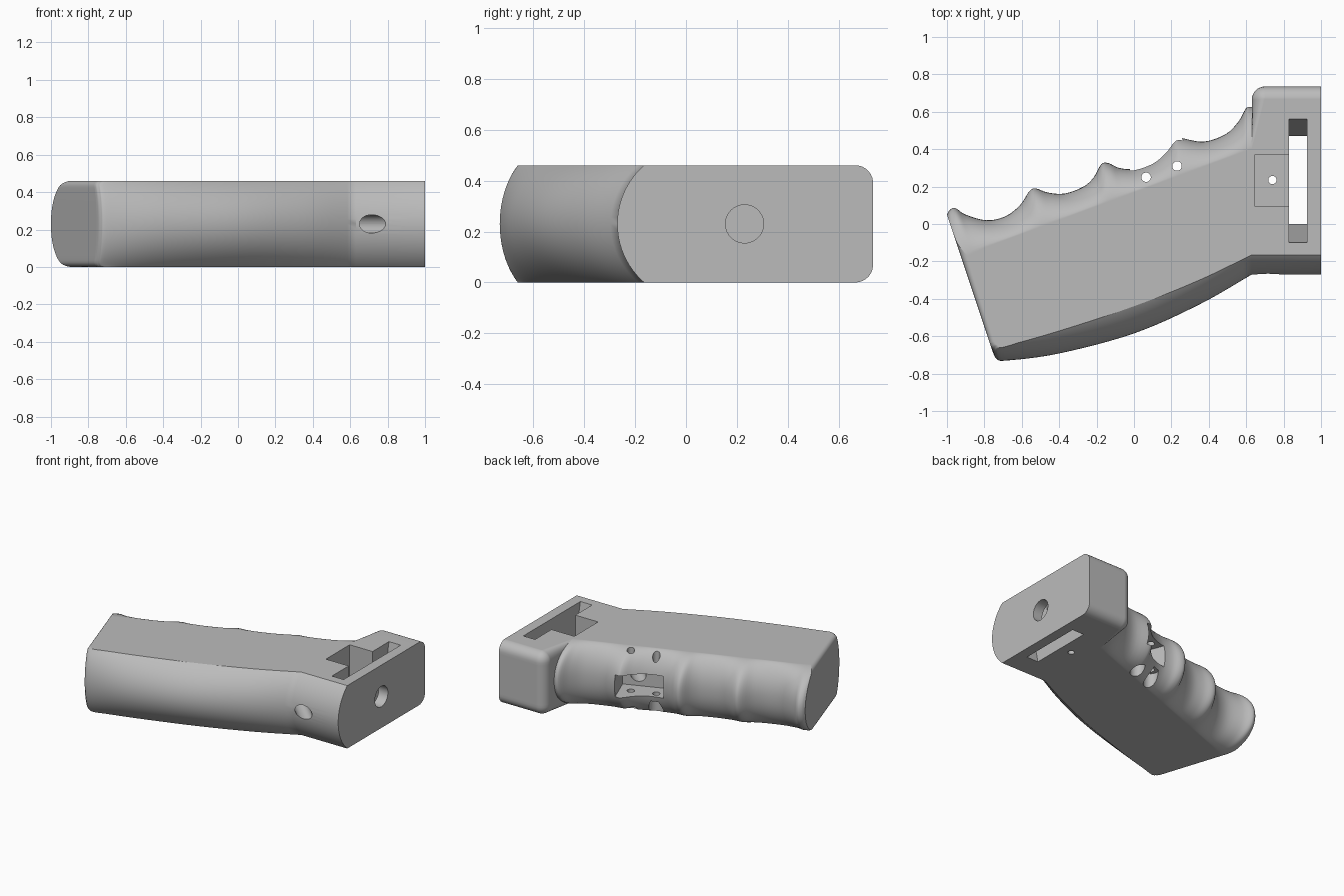
import bpy, bmesh
from math import sqrt, sin, cos, pi, radians
from mathutils import Vector, Matrix

if "Cube" in bpy.data.objects:
    bpy.data.objects.remove(bpy.data.objects["Cube"], do_unlink=True)

H = 0.46            # thickness of the handle
HEAD_X = 0.63       # where the head block starts

grey = bpy.data.materials.new("plain grey")
grey.use_nodes = True
grey.diffuse_color = (0.5, 0.5, 0.5, 1)
grey.node_tree.nodes["Principled BSDF"].inputs["Base Color"].default_value = (0.5, 0.5, 0.5, 1)


def spline(points, steps):
    """Smooth curve through the points."""
    pts = [Vector(p) for p in points]
    pts = [2 * pts[0] - pts[1]] + pts + [2 * pts[-1] - pts[-2]]
    out = []
    for a, b, c, d in zip(pts, pts[1:], pts[2:], pts[3:]):
        for i in range(steps):
            t = i / steps
            out.append(0.5 * (2 * b + (c - a) * t + (2 * a - 5 * b + 4 * c - d) * t * t
                              + (3 * b - a - 3 * c + d) * t ** 3))
    return out + [pts[-2]]


def fillet(radius, dist):
    """Inset of a rounded edge at a distance from the face."""
    gap = max(0, radius - dist)
    return radius - sqrt(max(0, radius ** 2 - gap ** 2))


# Finger side at half thickness, from the butt to the head
fingers = spline([(-1, .05), (-.985, .075), (-.955, .085), (-.9, .05), (-.79, .02), (-.69, .04),
                  (-.61, .1), (-.56, .175), (-.525, .19), (-.46, .168), (-.37, .163), (-.27, .2),
                  (-.215, .25), (-.175, .32), (-.135, .325), (-.08, .3), (0, .295), (.1, .33),
                  (.17, .39), (.215, .45), (.25, .46), (.37, .44), (.49, .48), (.56, .55),
                  (.6, .62), (HEAD_X, .625)], 4)

# Palm side at half thickness and along the flat sides
palm_mid = spline([(-.757, -.68), (-.735, -.72), (-.68, -.73), (-.4, -.692), (0, -.585),
                   (.35, -.43), (HEAD_X, -.27)], 6)
palm_edge = spline([(-.773, -.63), (-.755, -.65), (-.7, -.655), (-.4, -.572), (0, -.44),
                    (.35, -.3), (HEAD_X, -.165)], 6)


def outline(z):
    """Closed contour of the handle at one height."""
    a = abs(2 * z / H - 1)
    dist = H / 2 * (1 - a)
    round_f = 1 - max(0, 1 - a ** 2.2) ** 0.6
    arc = (0.304 - sqrt(0.304 ** 2 - (H / 2 * a) ** 2)) / 0.105
    pts = []
    for p in fingers:
        x = p.x + round_f * 0.08 * (HEAD_X - p.x) / 1.63
        pts.append(Vector((x, p.y + (0.17 + 0.37 * x - p.y) * round_f)))
    # head block with a rounded corner
    inset = fillet(0.07, dist)
    r = max(0.07 - inset, 0.003)
    for i in range(9):
        ang = pi - pi / 2 * i / 8
        pts.append(Vector((HEAD_X + 0.07 + r * cos(ang), 0.665 + r * sin(ang))))
    pts.append(Vector((1, 0.665 + r)))
    pts.append(Vector((1, -0.27 + 0.105 * arc)))
    pts += [m.lerp(e, arc) for m, e in zip(reversed(palm_mid), reversed(palm_edge))]
    # small rounding around the butt face
    edge = fillet(0.03, dist)
    for p in pts:
        depth = p.x + 1 - (0.05 - p.y) / 3
        p.x += edge * max(0, 1 - max(0, depth) / 0.15)
    return [(p.x, p.y, z) for p in pts]


def make_object(name, bm):
    bmesh.ops.recalc_face_normals(bm, faces=bm.faces)
    mesh = bpy.data.meshes.new(name)
    bm.to_mesh(mesh)
    bm.free()
    mesh.materials.append(grey)
    obj = bpy.data.objects.new(name, mesh)
    bpy.context.collection.objects.link(obj)
    return obj


def loft(name, sections):
    bm = bmesh.new()
    rings = [[bm.verts.new(co) for co in s] for s in sections]
    n = len(rings[0])
    for lo, hi in zip(rings, rings[1:]):
        for i in range(n):
            j = (i + 1) % n
            bm.faces.new((lo[i], lo[j], hi[j], hi[i]))
    bm.faces.new(rings[0])
    bm.faces.new(rings[-1])
    return make_object(name, bm)


LAYERS = 28
handle = loft("handle", [outline(H / 2 * (1 - cos(pi * k / LAYERS))) for k in range(LAYERS + 1)])


def rect(x0, x1, y0, y1, z):
    return [(x0, y0, z), (x1, y0, z), (x1, y1, z), (x0, y1, z)]


def rod(name, start, end, radius):
    start, end = Vector(start), Vector(end)
    turn = (end - start).to_track_quat('Z', 'Y').to_matrix().to_4x4()
    bm = bmesh.new()
    bmesh.ops.create_cone(bm, cap_ends=True, segments=40, radius1=radius, radius2=radius,
                          depth=(end - start).length,
                          matrix=Matrix.Translation((start + end) / 2) @ turn)
    return make_object(name, bm)


cutters = []
# Slot with sloping ends, cut right through the head (overshoots both faces)
cutters.append(loft("slot_cutter", [rect(.83, .925, .004, .466, -.02),
                                    rect(.83, .925, -.104, .564, H + .02)]))
# Nut pocket beside the slot, with a small drain hole
cutters.append(loft("nut_pocket_cutter", [rect(.645, .84, .095, .37, .09),
                                          rect(.645, .84, .095, .37, H + .1)]))
cutters.append(rod("drain_cutter", (.74, .235, -.1), (.74, .235, .2), .022))
# Bolt hole in the end of the head
cutters.append(rod("bolt_cutter", (.88, .23, H / 2), (1.1, .23, H / 2), .075))
# Switch pocket in the finger side
switch_pocket = loft("switch_pocket_cutter", [rect(-.16, .16, -.1, .3, .15),
                                              rect(-.16, .16, -.1, .3, .31)])
switch_pocket.data.transform(Matrix.Translation((.15, .29, 0)) @ Matrix.Rotation(radians(21), 4, 'Z'))
cutters.append(switch_pocket)
# Screw holes with counterbores below the pocket
for x, y in ((.065, .25), (.23, .31)):
    cutters.append(rod("screw_cutter", (x, y, -.1), (x, y, H + .1), .025))
    cutters.append(rod("counterbore_cutter", (x, y, -.1), (x, y, .11), .05))
# Slanted cable channel from the palm side to the switch pocket
cutters.append(rod("cable_cutter", (.8, -.35, H / 2), (.16, .29, H / 2), .049))

bpy.context.view_layer.objects.active = handle
handle.select_set(True)
for cutter in cutters:
    cutter.hide_render = True
    mod = handle.modifiers.new("cut", 'BOOLEAN')
    mod.operation = 'DIFFERENCE'
    mod.solver = 'EXACT'
    mod.object = cutter
    bpy.ops.object.modifier_apply(modifier=mod.name)
    bpy.data.objects.remove(cutter, do_unlink=True)

bpy.ops.object.shade_smooth_by_angle(angle=radians(30))
normals = handle.modifiers.new("normals", 'WEIGHTED_NORMAL')
normals.keep_sharp = True
